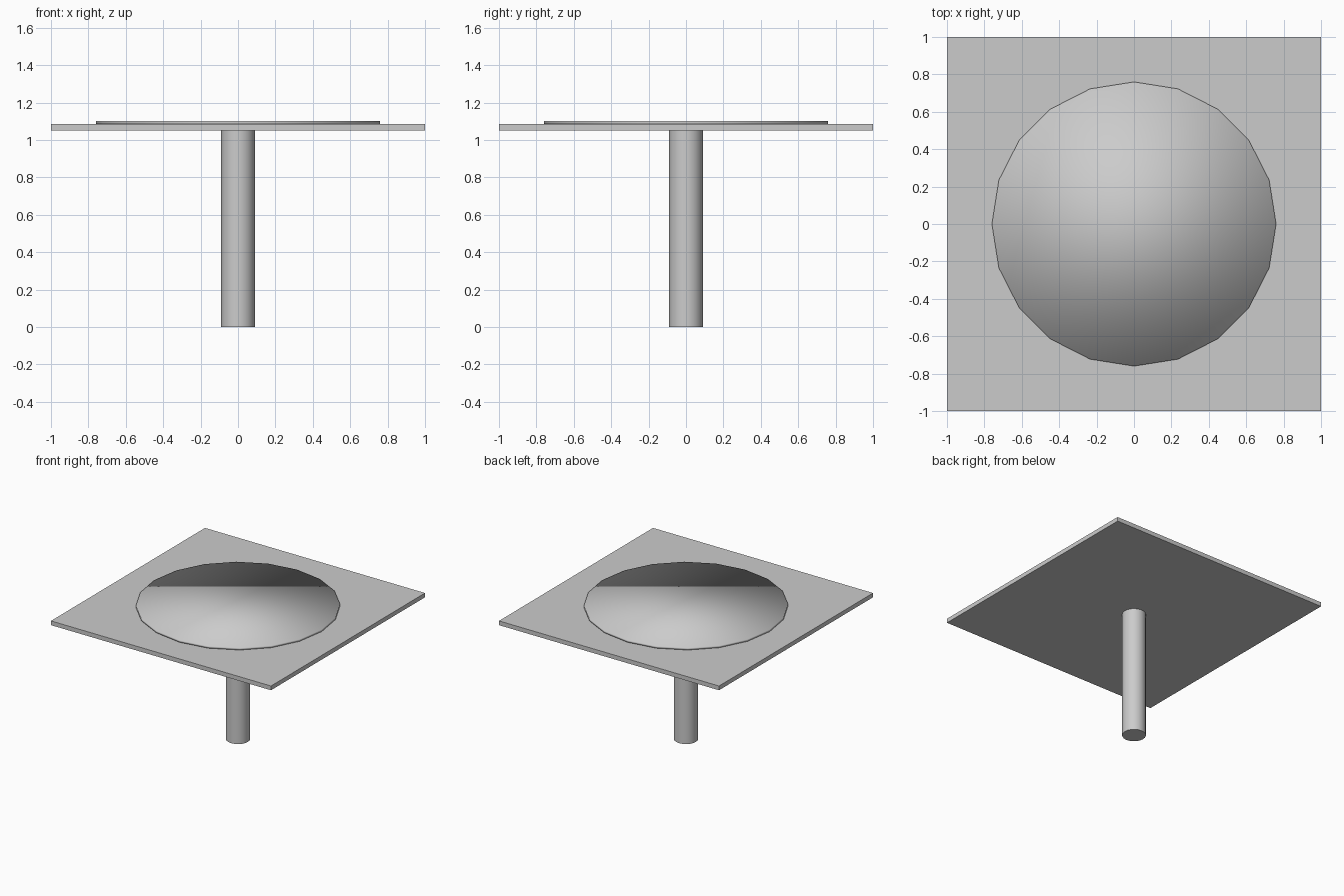
import bpy
import math

if "Cube" in bpy.data.objects:
    bpy.data.objects.remove(bpy.data.objects["Cube"])


def cylinder(name, radius, z0, z1, sides):
    bpy.ops.mesh.primitive_cylinder_add(
        vertices=sides, radius=radius, depth=z1 - z0, location=(0, 0, (z0 + z1) / 2))
    obj = bpy.context.object
    obj.name = name
    return obj


# Round central post
cylinder("post", 0.09, 0.0, 1.05, 20)
bpy.ops.object.shade_smooth_by_angle(angle=math.radians(40))

# Square table top
bpy.ops.mesh.primitive_cube_add(size=1, location=(0, 0, 1.0675))
top = bpy.context.object
top.name = "square_top"
top.scale = (2.0, 2.0, 0.035)
bpy.ops.object.transform_apply(location=False, rotation=False, scale=True)

# Thin raised disc, smooth shaded across its rim
cylinder("raised_disc", 0.76, 1.085, 1.102, 20)
bpy.ops.object.shade_smooth()
